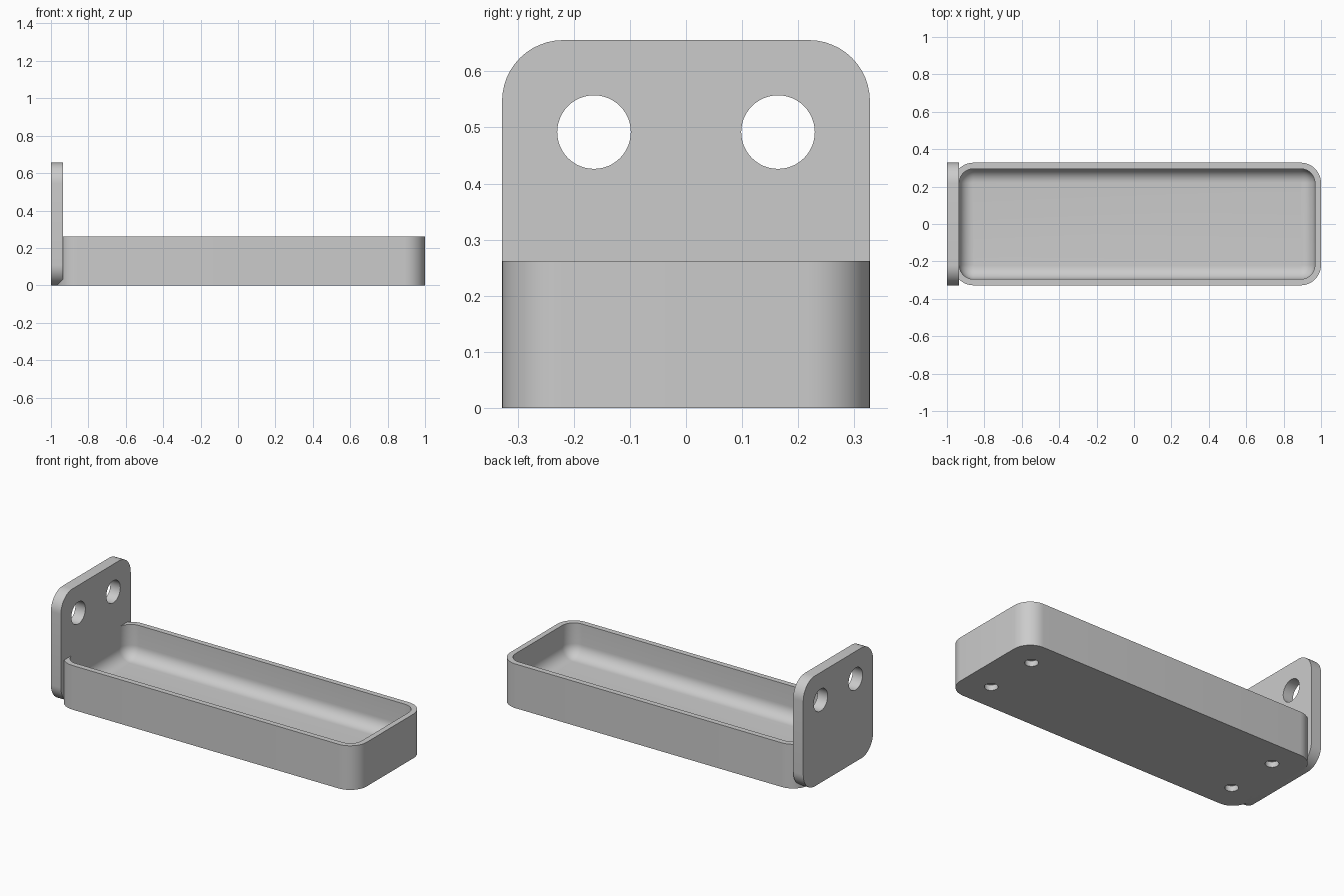
import bpy, bmesh
from math import sin, cos, pi, radians
from mathutils import Matrix

cube = bpy.data.objects.get("Cube")
if cube:
    bpy.data.objects.remove(cube, do_unlink=True)

U = 2 / 61          # one design unit
WALL = U
CORNER = 0.109      # outer corner radius
FLOOR = 2 * U
FILLET = 0.074      # rounding between inner walls and floor
TRAY_X = U / 2      # tray centre

grey = bpy.data.materials.new("light_grey")
grey.use_nodes = True
grey.diffuse_color = (0.6, 0.6, 0.6, 1)
grey.node_tree.nodes["Principled BSDF"].inputs["Base Color"].default_value = (0.6, 0.6, 0.6, 1)


def rounded_rect(half_a, half_b, r, steps=12):
    """Counter-clockwise outline of a rectangle with round corners."""
    pts = []
    for i, (sa, sb) in enumerate([(1, 1), (-1, 1), (-1, -1), (1, -1)]):
        for k in range(steps + 1):
            t = (i + k / steps) * pi / 2
            pts.append((sa * (half_a - r) + r * cos(t), sb * (half_b - r) + r * sin(t)))
    return pts


def loft(name, rings):
    """Solid skinned through matching rings, capped at both ends."""
    bm = bmesh.new()
    loops = [[bm.verts.new(p) for p in ring] for ring in rings]
    for low, high in zip(loops, loops[1:]):
        for i in range(len(low)):
            j = (i + 1) % len(low)
            bm.faces.new((low[i], low[j], high[j], high[i]))
    bm.faces.new(loops[0][::-1])
    bm.faces.new(loops[-1])
    bmesh.ops.recalc_face_normals(bm, faces=bm.faces)
    return make_object(name, bm)


def make_object(name, bm):
    mesh = bpy.data.meshes.new(name)
    bm.to_mesh(mesh)
    bm.free()
    mesh.materials.append(grey)
    obj = bpy.data.objects.new(name, mesh)
    bpy.context.collection.objects.link(obj)
    return obj


def drill(target, centres, radius, depth, axis):
    """Cut round holes along the x or z axis."""
    bm = bmesh.new()
    turn = Matrix.Rotation(pi / 2, 4, 'Y') if axis == 'X' else Matrix.Identity(4)
    for c in centres:
        bmesh.ops.create_cone(bm, cap_ends=True, segments=48, radius1=radius, radius2=radius,
                              depth=depth, matrix=Matrix.Translation(c) @ turn)
    cutter = make_object("hole_cutter", bm)
    cutter.hide_render = True
    mod = target.modifiers.new("holes", 'BOOLEAN')
    mod.operation = 'DIFFERENCE'
    mod.solver = 'EXACT'
    mod.object = cutter
    select(target)
    bpy.ops.object.modifier_apply(modifier=mod.name)
    bpy.data.objects.remove(cutter, do_unlink=True)


def select(obj):
    bpy.ops.object.select_all(action='DESELECT')
    obj.select_set(True)
    bpy.context.view_layer.objects.active = obj


# Tray: outer wall, rim, inner wall, then a rounded transition to the floor
def tray_ring(inset, z):
    outline = rounded_rect(30 * U - inset, 10 * U - inset, CORNER - inset)
    return [(x + TRAY_X, y, z) for x, y in outline]


rings = [tray_ring(0, 0), tray_ring(0, 8 * U), tray_ring(WALL, 8 * U)]
for k in range(11):
    t = k / 10 * pi / 2
    rings.append(tray_ring(WALL + FILLET * (1 - cos(t)), FLOOR + FILLET * (1 - sin(t))))
tray = loft("tray", rings)

# Blind round recesses under the tray
drill(tray, [(TRAY_X + sx * 25 * U, sy * 5 * U, 0) for sx in (-1, 1) for sy in (-1, 1)],
      0.036, 2 * U, 'Z')

# Upright mounting plate with two through holes
outline = rounded_rect(10 * U, 10 * U, CORNER)
plate = loft("mounting_plate", [[(x, y, z + 10 * U) for y, z in outline]
                                for x in (-1, -1 + 2 * U)])
drill(plate, [(-1 + U, s * 5 * U, 15 * U) for s in (-1, 1)], 2 * U, 6 * U, 'X')

for obj in (tray, plate):
    select(obj)
    bpy.ops.object.shade_smooth_by_angle(angle=radians(30))
